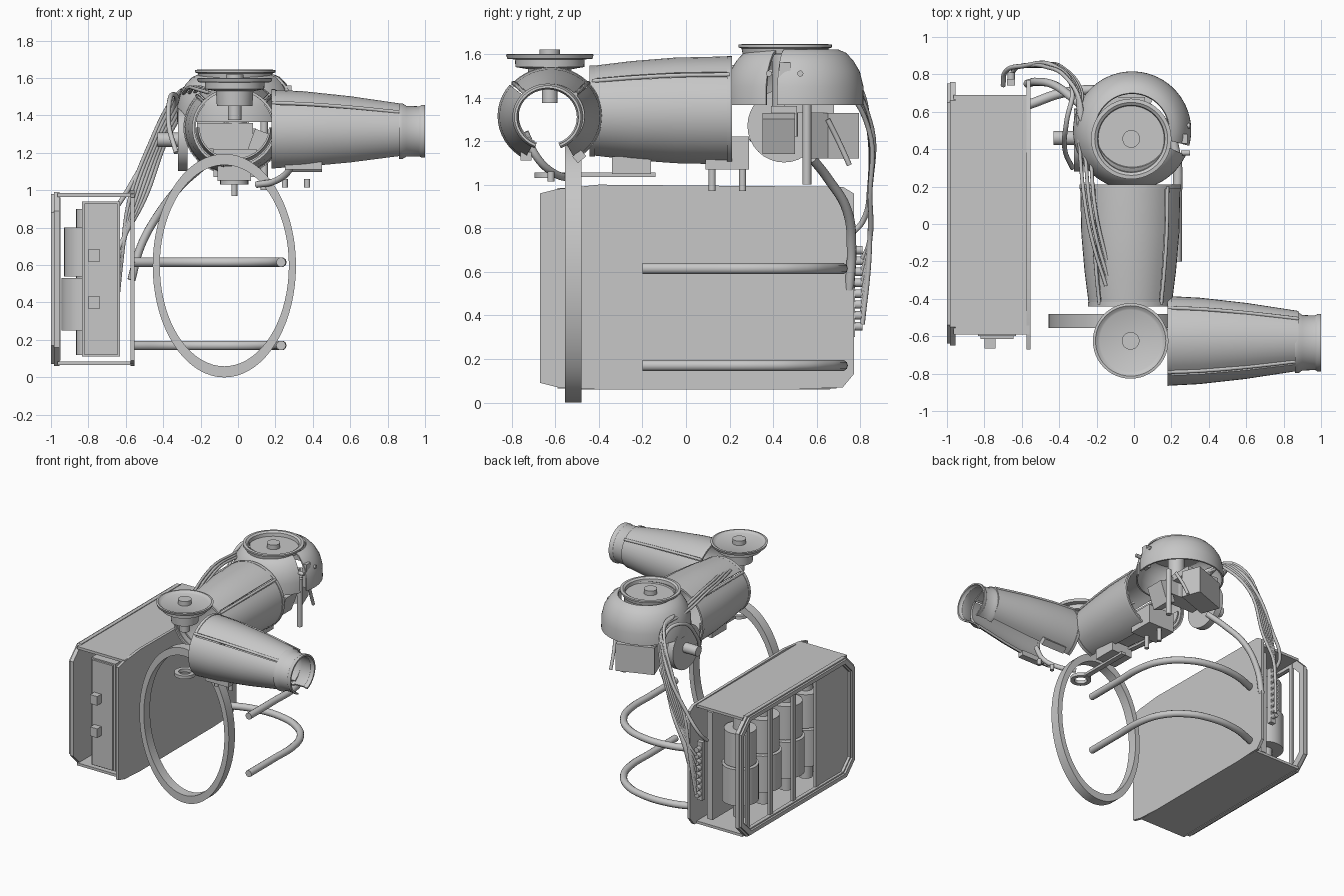
import bpy, bmesh
from math import cos, sin, radians
from mathutils import Matrix, Vector

cube = bpy.data.objects.get("Cube")
if cube:
    bpy.data.objects.remove(cube)

GREY = (0.57, 0.57, 0.57, 1)
metal = bpy.data.materials.new("plain_grey")
metal.use_nodes = True
metal.diffuse_color = GREY
metal.node_tree.nodes["Principled BSDF"].inputs["Base Color"].default_value = GREY
made = []


def link(name, data):
    ob = bpy.data.objects.new(name, data)
    bpy.context.collection.objects.link(ob)
    data.materials.append(metal)
    return ob


def finish(name, bm):
    bmesh.ops.recalc_face_normals(bm, faces=bm.faces[:])
    me = bpy.data.meshes.new(name)
    bm.to_mesh(me)
    bm.free()
    made.append(link(name, me))


def box(name, x, y, z, rot=0, axis='X'):
    """Box from three (low, high) ranges, turned about its own centre."""
    mid = Vector([(a + b) / 2 for a, b in (x, y, z)])
    size = [b - a for a, b in (x, y, z)]
    bm = bmesh.new()
    bmesh.ops.create_cube(bm, size=1, matrix=Matrix.Translation(mid)
                          @ Matrix.Rotation(radians(rot), 4, axis)
                          @ Matrix.Diagonal((*size, 1)))
    finish(name, bm)


def shell(name, axis, centre, profile, a0=0, a1=360, thick=0, squash=1, steps=48):
    """Sweep (position, radius) pairs about an axis through an angle range."""
    n = max(3, int(steps * (a1 - a0) / 360))
    bm = bmesh.new()
    rows = []
    for t, r in profile:
        row = []
        for i in range(n + 1):
            a = radians(a0 + (a1 - a0) * i / n)
            c, s = r * cos(a), r * sin(a) * squash
            p = {'x': (t, c, s), 'y': (c, t, s), 'z': (c, s, t)}[axis]
            row.append(bm.verts.new(Vector(centre) + Vector(p)))
        rows.append(row)
    for lo, hi in zip(rows, rows[1:]):
        for i in range(n):
            bm.faces.new((lo[i], lo[i + 1], hi[i + 1], hi[i]))
    bmesh.ops.remove_doubles(bm, verts=bm.verts[:], dist=1e-5)
    bmesh.ops.recalc_face_normals(bm, faces=bm.faces[:])
    if thick:
        bmesh.ops.solidify(bm, geom=bm.faces[:], thickness=thick)
    finish(name, bm)


def rod(name, axis, centre, lo, hi, r, steps=32):
    shell(name, axis, centre, [(lo, 0), (lo, r), (hi, r), (hi, 0)], steps=steps)


def tube(name, points, r):
    cu = bpy.data.curves.new(name, 'CURVE')
    cu.dimensions = '3D'
    cu.bevel_depth, cu.bevel_resolution, cu.resolution_u = r, 3, 8
    cu.use_fill_caps = True
    sp = cu.splines.new('BEZIER')
    sp.bezier_points.add(len(points) - 1)
    for bp, p in zip(sp.bezier_points, points):
        bp.co = p
        bp.handle_left_type = bp.handle_right_type = 'AUTO'
    link(name, cu)


def slab(name, outline, x0, x1, hole=None):
    """Plate from a y-z outline, or a frame when a hole outline is given."""
    bm = bmesh.new()
    def loop(pts, x):
        return [bm.verts.new((x, y, z)) for y, z in pts]
    def bridge(a, b):
        for i in range(len(a)):
            j = (i + 1) % len(a)
            bm.faces.new((a[i], a[j], b[j], b[i]))
    o0, o1 = loop(outline, x0), loop(outline, x1)
    bridge(o0, o1)
    if hole:
        h0, h1 = loop(hole, x0), loop(hole, x1)
        bridge(h0, h1)
        bridge(o0, h0)
        bridge(o1, h1)
    else:
        bm.faces.new(o0)
        bm.faces.new(o1)
    finish(name, bm)


# Power pack: inner plate, lids and outer frame
slab("pack_inner_plate", [(-.67, .09), (-.59, .07), (-.4, .06), (.5, .06), (.72, .07), (.77, .13),
     (.77, .96), (.72, .99), (-.4, 1), (-.59, .98), (-.67, .96)], -.575, -.553)
box("pack_top_lid", (-.965, -.56), (-.59, .69), (.965, .985))
box("pack_bottom_lid", (-.965, -.56), (-.59, .69), (.065, .085))


def octagon(y0, y1, z0, z1, c):
    return [(y0 + c, z0), (y1 - c, z0), (y1, z0 + c), (y1, z1 - c),
            (y1 - c, z1), (y0 + c, z1), (y0, z1 - c), (y0, z0 + c)]


slab("pack_outer_frame", octagon(-.65, .76, .06, .99, .1), -.985, -.955,
     octagon(-.6, .71, .11, .94, .085))
slab("frame_rim", octagon(-.64, .75, .07, .98, .1), -1, -.985, octagon(-.61, .72, .1, .95, .09))
for i, y in enumerate((.62, .34, .06, -.22)):
    box(f"frame_bar_{i}", (-.97, -.95), (y - .018, y + .018), (.09, .96))
box("frame_panel", (-.965, -.955), (-.6, -.24), (.11, .94))

# Power pack contents
box("front_block", (-.835, -.63), (-.6, -.4), (.11, .94))
box("front_cover", (-.82, -.645), (-.615, -.6), (.12, .93))
box("core_wall", (-.69, -.64), (-.4, .66), (.11, .94))
for z in (.4, .65):
    box("front_knob", (-.8, -.74), (-.665, -.61), (z - .035, z + .035))
for i, y in enumerate((.5, .22, -.06, -.3)):
    c = (-.815, y, 0)
    rod(f"cell_lower_{i}", 'z', c, .25, .53, .13)
    rod(f"cell_upper_{i}", 'z', c, .54, .8, .115)
    rod(f"cell_neck_{i}", 'z', c, .12, .9, .05, 20)
box("connector_strip", (-.68, -.635), (.74, .775), (.3, .75))
for i in range(8):
    z = .35 + i * .05
    rod("cable_plug", 'y', (-.657, 0, z), .76, .81, .02, 14)

# Waist hoop and the two hip rails
hoop = [(-.555, .36), (-.555, .383), (-.48, .383), (-.48, .345), (-.555, .345), (-.555, .36)]
shell("waist_hoop", 'y', (-.073, 0, .597), hoop, squash=1.56, steps=72)
for z in (.17, .615):
    tube("hip_rail", [(.23, -.2, z), (.23, .1, z), (.225, .36, z), (.17, .52, z), (.05, .64, z),
                      (-.12, .705, z), (-.36, .705, z), (-.56, .64, z)], .026)

# Shoulder dome, open on one side by a slot
S = (-.01, .5, 0)
shell("shoulder_dome", 'z', S, [(1.365, .316), (1.45, .315), (1.52, .298), (1.57, .268),
      (1.605, .235), (1.62, .2)], -15, 335, .012, steps=64)
D = (-.015, .455, 0)
shell("shoulder_rim", 'z', D, [(1.6, .195), (1.625, .2), (1.63, .215), (1.643, .215),
      (1.645, .195), (1.635, .18), (1.6, .175), (1.6, .195)])
rod("shoulder_lid", 'z', D, 1.595, 1.61, .185)
rod("shoulder_boss", 'z', D, 1.6, 1.645, .047)
box("slot_bar", (.25, .285), (.43, .48), (1.38, 1.56))
for y in (.38, .525):
    rod("dome_screw", 'x', (0, y, 1.51), .25, .3, .014, 12)

# Shoulder joint
rod("joint_post", 'z', D, 1.22, 1.6, .06)
box("motor_block", (-.22, .08), (.39, .51), (1.22, 1.36))
box("motor_box", (-.2, .08), (.6, .75), (1.12, 1.33), 20, 'Z')
box("motor_arm", (-.22, .06), (.45, .68), (1.33, 1.38))
box("motor_wedge", (.06, .14), (.35, .5), (1.15, 1.32), 20, 'Y')
box("arm_bracket", (-.13, .1), (.09, .29), (1.07, 1.22))
rod("joint_pin", 'z', (.14, .555, 0), 1, 1.37, .02, 16)
rod("side_disc", 'x', (0, .45, 1.27), -.32, -.27, .168)
rod("side_axle", 'x', (0, .46, 1.27), -.43, -.1, .038, 20)
tube("joint_stay", [(.15, .65, 1.3), (.13, .7, 1.2), (.12, .75, 1.09)], .012)

# Upper arm: crown panel, mirrored side panels, inner sleeve
U = (-.02, 0, 1.335)
ARM = [(-.43, .222), (-.25, .245), (-.05, .262), (.2, .268)]
shell("upper_arm_crown", 'y', U, ARM, 46, 134, .012, .95)
shell("upper_arm_left_panel", 'y', U, ARM, -76, 40, .016, .93)
shell("upper_arm_right_panel", 'y', U, ARM, 140, 256, .016, .93)
shell("upper_arm_sleeve", 'y', U, [(-.4, .195), (.19, .24)], -180, 0, .01, .9)
for t, r in (ARM[0], ARM[-1]):
    shell("upper_arm_lip", 'y', U, [(t - .012, r + .004), (t + .012, r + .004)], -75, 255, .014, .94)
for a in (43, 137):
    path = [(U[0] + (r + .004) * cos(radians(a)), t, U[2] + r * .93 * sin(radians(a))) for t, r in ARM]
    tube("upper_arm_seam", path, .01)
box("arm_underplate", (-.11, .07), (-.34, -.16), (1.05, 1.13))
for y in (.12, .26):
    rod("arm_stud", 'z', (-.02, y, 0), .97, 1.08, .016, 12)

# Elbow dish and hub
E = (-.018, -.625, 0)
shell("elbow_dish", 'z', E, [(1.575, .16), (1.578, .195), (1.598, .202), (1.6, .188),
      (1.59, .175), (1.585, .165), (1.585, 0)])
shell("elbow_hub", 'z', E, [(1.58, .16), (1.54, .158), (1.53, .1), (1.45, .095), (1.45, 0)])
rod("elbow_boss", 'z', E, 1.56, 1.62, .047)
rod("elbow_pin", 'z', E, 1.375, 1.46, .036)

# Forearm: crown panel, side panels and wrist cuff
F = (0, -.62, 1.315)
FORE = [(.18, .235), (.35, .226), (.6, .198), (.88, .155)]
shell("forearm_crown", 'x', F, FORE, 46, 134, .012, .95)
shell("forearm_back_panel", 'x', F, FORE, -62, 40, .018, .95)
shell("forearm_front_panel", 'x', (0, -.63, 1.315), FORE, 140, 242, .018, .95)
for a in (43, 137):
    path = [(t, F[1] + r * cos(radians(a)), F[2] + r * .95 * sin(radians(a))) for t, r in FORE]
    tube("forearm_seam", path, .01)
shell("wrist_cuff", 'x', (0, -.635, 1.31), [(.86, .162), (.88, .162), (.9, .148), (.97, .146),
      (.98, .153), (1, .153)], -68, 248, .012, .95)
shell("forearm_lip", 'x', F, [(.178, .238), (.2, .238)], -62, 242, .014, .95)

# Hand guide under the elbow
shell("guide_ring", 'z', (-.02, -.62, 0), [(1.03, .075), (1.055, .075), (1.055, .045),
      (1.03, .045), (1.03, .075)])
box("guide_bar", (-.04, .0), (-.55, -.14), (1.035, 1.055))
tube("guide_handle", [(.3, -.74, 1.24), (.28, -.68, 1.12), (.2, -.6, 1.05), (.1, -.53, 1.03)], .018)
for y, turn in ((-.735, 0), (-.49, 40)):
    box("forearm_clip", (.25, .45), (y - .025, y + .025), (1.11, 1.15), turn)
for x in (.25, .37):
    rod("forearm_stud", 'z', (x, -.62, 0), 1.015, 1.06, .016, 12)

# Cable bundle from the pack up to the shoulder and along the arm
for i in range(6):
    d = i * .016
    tube(f"bundle_cable_{i}", [(-.65, .81, .36 + i * .06), (-.62, .84, .65 + d), (-.58 + d, .845, .95),
         (-.47 + d, .84, 1.25), (-.36 + d, .78 - d, 1.47), (-.29, .66 - d, 1.54),
         (-.28 + d, .45, 1.5)], .011)
for i in range(3):
    d = i * .025
    tube(f"arm_cable_{i}", [(-.3, .66, 1.53), (-.29 + d, .4, 1.52), (-.26 + d, .1, 1.55),
         (-.22 + d, -.1, 1.54), (-.15 + d, -.33, 1.52)], .01)
tube("top_cable", [(-.7, .74, .76), (-.69, .81, .83), (-.59, .845, 1.0), (-.42, .84, 1.3),
                   (-.33, .72, 1.48), (-.36, .55, 1.5), (-.37, .4, 1.35), (-.33, .3, 1.2)], .013)
tube("main_hose", [(-.2, .58, 1.12), (-.3, .65, 1.03), (-.42, .74, .88), (-.52, .76, .7),
                   (-.57, .75, .52)], .022)

# Smooth shading with sharp edges kept
for ob in bpy.context.selected_objects:
    ob.select_set(False)
for ob in made:
    ob.select_set(True)
bpy.context.view_layer.objects.active = made[0]
bpy.ops.object.shade_smooth_by_angle(angle=radians(35))
